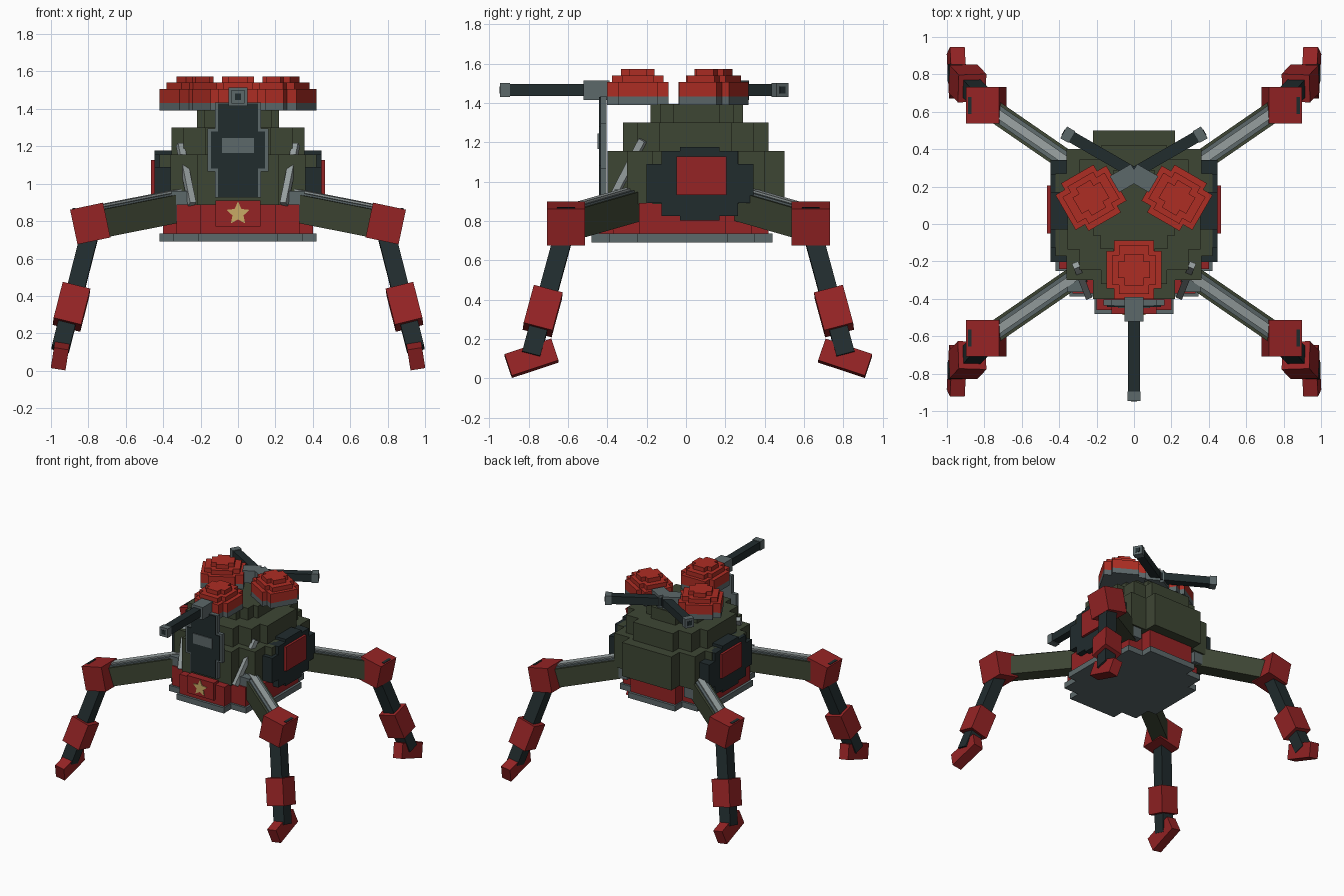
import bpy, bmesh
from math import radians, sin, cos, pi
from mathutils import Matrix, Vector, Euler

if "Cube" in bpy.data.objects:
    bpy.data.objects.remove(bpy.data.objects["Cube"])


def material(name, r, g, b):
    m = bpy.data.materials.new(name)
    m.use_nodes = True
    m.diffuse_color = (r, g, b, 1)
    m.node_tree.nodes["Principled BSDF"].inputs["Base Color"].default_value = (r, g, b, 1)
    return m


RED = material("dark red", .30, .017, .018)
BRIGHT = material("bright red", .42, .026, .017)
OLIVE = material("olive green", .048, .061, .034)
DARK = material("blue black", .015, .025, .027)
GREY = material("steel grey", .107, .138, .144)
LIGHT = material("light grey", .30, .34, .34)
GOLD = material("gold", .58, .40, .13)


def prism(name, pts, z0, z1, mat, matrix=Matrix()):
    """Extrude a counter-clockwise outline from z0 to z1 in the matrix's frame."""
    bm = bmesh.new()
    base = bm.faces.new([bm.verts.new((x, y, z0)) for x, y in pts])
    top = bmesh.ops.extrude_face_region(bm, geom=[base])["geom"]
    bmesh.ops.translate(bm, vec=(0, 0, z1 - z0),
                        verts=[v for v in top if isinstance(v, bmesh.types.BMVert)])
    bmesh.ops.recalc_face_normals(bm, faces=bm.faces)
    mesh = bpy.data.meshes.new(name)
    bm.to_mesh(mesh)
    bm.free()
    mesh.materials.append(mat)
    ob = bpy.data.objects.new(name, mesh)
    ob.matrix_world = matrix
    bpy.context.collection.objects.link(ob)
    return ob


def rect(hx, hy):
    return [(hx, hy), (-hx, hy), (-hx, -hy), (hx, -hy)]


def stepped(*steps):
    """Blocky rounded outline; steps are half sizes from widest to tallest."""
    q = [steps[0]]
    for (ax, ay), (bx, by) in zip(steps, steps[1:]):
        q += [(bx, ay), (bx, by)]
    flip = q[::-1]
    return (q + [(-x, y) for x, y in flip] + [(-x, -y) for x, y in q]
            + [(x, -y) for x, y in flip])


def disc(rx, ry):
    return stepped((rx, ry * .5), (rx * .82, ry * .8), (rx * .5, ry))


def box(name, centre, size, mat, rot=Matrix()):
    w, d, h = size
    return prism(name, rect(w / 2, d / 2), -h / 2, h / 2, mat,
                 Matrix.Translation(centre) @ rot)


def beam(name, a, b, w, h, mat, lift=0):
    """Box from a to b, kept upright; lift shifts it along its own up axis."""
    a, b = Vector(a), Vector(b)
    rot = (b - a).to_track_quat('Y', 'Z').to_matrix().to_4x4()
    mid = (a + b) / 2 + rot.to_3x3() @ Vector((0, 0, lift))
    return box(name, mid, (w, (b - a).length, h), mat, rot)


def frame(x_axis, y_axis, z_axis, origin):
    m = Matrix((x_axis, y_axis, z_axis)).transposed().to_4x4()
    return Matrix.Translation(origin) @ m


# Hull tiers
at = lambda y: Matrix.Translation((0, y, 0))
prism("base_plate", disc(.42, .46), .69, .735, GREY, at(-.02))
prism("red_band", disc(.40, .44), .735, .89, RED, at(-.02))
prism("main_hull", stepped((.42, .22), (.36, .35), (.22, .45)), .885, 1.155, OLIVE, at(.05))
prism("upper_hull", disc(.355, .37), 1.155, 1.30, OLIVE, at(.05))
prism("turret_deck", disc(.22, .235), 1.30, 1.395, OLIVE, at(.055))

# Front plate with star
box("front_plate", (0, -.45, .84), (.24, .06, .14), RED)
star = [((.065 if i % 2 == 0 else .031) * cos(pi / 2 + i * pi / 5),
         (.065 if i % 2 == 0 else .031) * sin(pi / 2 + i * pi / 5)) for i in range(10)]
prism("star", star, 0, .006, GOLD, frame((1, 0, 0), (0, 0, 1), (0, -1, 0), (0, -.48, .84)))

# Front shield
shield = frame((1, 0, 0), (0, 0, 1), (0, -1, 0), (0, -.405, 1.18))
prism("shield_frame", stepped((.163, .115), (.122, .255)), 0, .03, GREY, shield)
prism("shield_panel", stepped((.145, .10), (.108, .25)), .03, .038, DARK, shield)
box("shield_badge", (0, -.446, 1.205), (.17, .008, .08), GREY)

for s, side in ((1, "left"), (-1, "right")):
    # Side hatch
    hatch = frame((0, s, 0), (0, 0, 1), (s, 0, 0), (0, .07, 0))
    hatch.translation.z = .99
    outline = stepped((.272, .10), (.195, .165), (.10, .187))
    prism(f"{side}_hatch", outline, .35, .446, DARK, hatch)
    box(f"{side}_hatch_panel", (s * .45, .078, 1.03), (.03, .255, .195), RED)
    # Sloping front strut
    beam(f"{side}_front_strut", (s * .31, -.22, 1.21), (s * .245, -.385, .89), .035, .035, LIGHT)


# Domed turrets with long guns
def turret(name, x, y, heading):
    m = Matrix.Translation((x, y, 0)) @ Matrix.Rotation(radians(heading), 4, 'Z')

    def part(label, y0, y1, half, mat):
        prism(f"{name}_{label}", rect(half, half), y0, y1, mat,
              m @ frame((1, 0, 0), (0, 0, 1), (0, -1, 0), (0, 0, 1.465)))

    foot = stepped((.147, .10), (.108, .157))
    prism(name + "_base", foot, 1.39, 1.432, GREY, m)
    prism(name + "_dome_lower", foot, 1.432, 1.505, BRIGHT, m)
    prism(name + "_dome_middle", stepped((.115, .08), (.08, .13)), 1.505, 1.54, BRIGHT, m)
    prism(name + "_dome_top", stepped((.085, .045), (.05, .085)), 1.54, 1.573, BRIGHT, m)
    part("mantlet", .145, .275, .05, GREY)
    part("barrel", .27, .66, .031, DARK)
    part("muzzle", .65, .70, .036, GREY)
    part("bore", .70, .703, .017, DARK)


turret("front_turret", 0, -.245, 0)
turret("rear_right_turret", -.23, .14, 120)
turret("rear_left_turret", .23, .14, -120)

# Legs
for sx, side in ((1, "left"), (-1, "right")):
    for sy, end in ((-1, "front"), (1, "rear")):
        leg = f"{end}_{side}"
        P = lambda x, y, z: Vector((sx * x, .012 + sy * y, z))
        box(leg + "_hip", P(.305, .325, .88), (.10, .10, .16), GREY)
        hip, knee = P(.28, .27, .88), P(.76, .60, .785)
        beam(leg + "_thigh", hip, knee, .115, .15, OLIVE)
        beam(leg + "_thigh_cap", hip, knee, .085, .012, GREY, .08)
        beam(leg + "_thigh_rail", hip, knee, .045, .014, LIGHT, .09)

        tilt = Euler((0, sx * radians(12), 0)).to_matrix().to_4x4()
        centre = P(.79, .622, .787)
        box(leg + "_knee", centre, (.18, .195, .19), RED, tilt)
        slot = centre + tilt.to_3x3() @ Vector((sx * .07, 0, .096))
        box(leg + "_knee_slot", slot, (.02, .09, .006), DARK, tilt)

        # Shin, sleeve and toe
        top, bottom = P(.79, .63, .74), P(.95, .80, .115)
        axis = (top - bottom).normalized()
        turn = Vector((0, 0, 1)).rotation_difference(axis).to_matrix().to_4x4()
        box(leg + "_shin", (top + bottom) / 2, (.095, .095, (top - bottom).length), DARK, turn)
        box(leg + "_shin_sleeve", P(.89, .74, .342), (.152, .152, .205), RED, turn)
        lean = Euler((-sy * radians(18.5), -sx * radians(9), 0)).to_matrix().to_4x4()
        box(leg + "_foot", P(.947, .797, .102), (.08, .25, .117), RED, lean)
